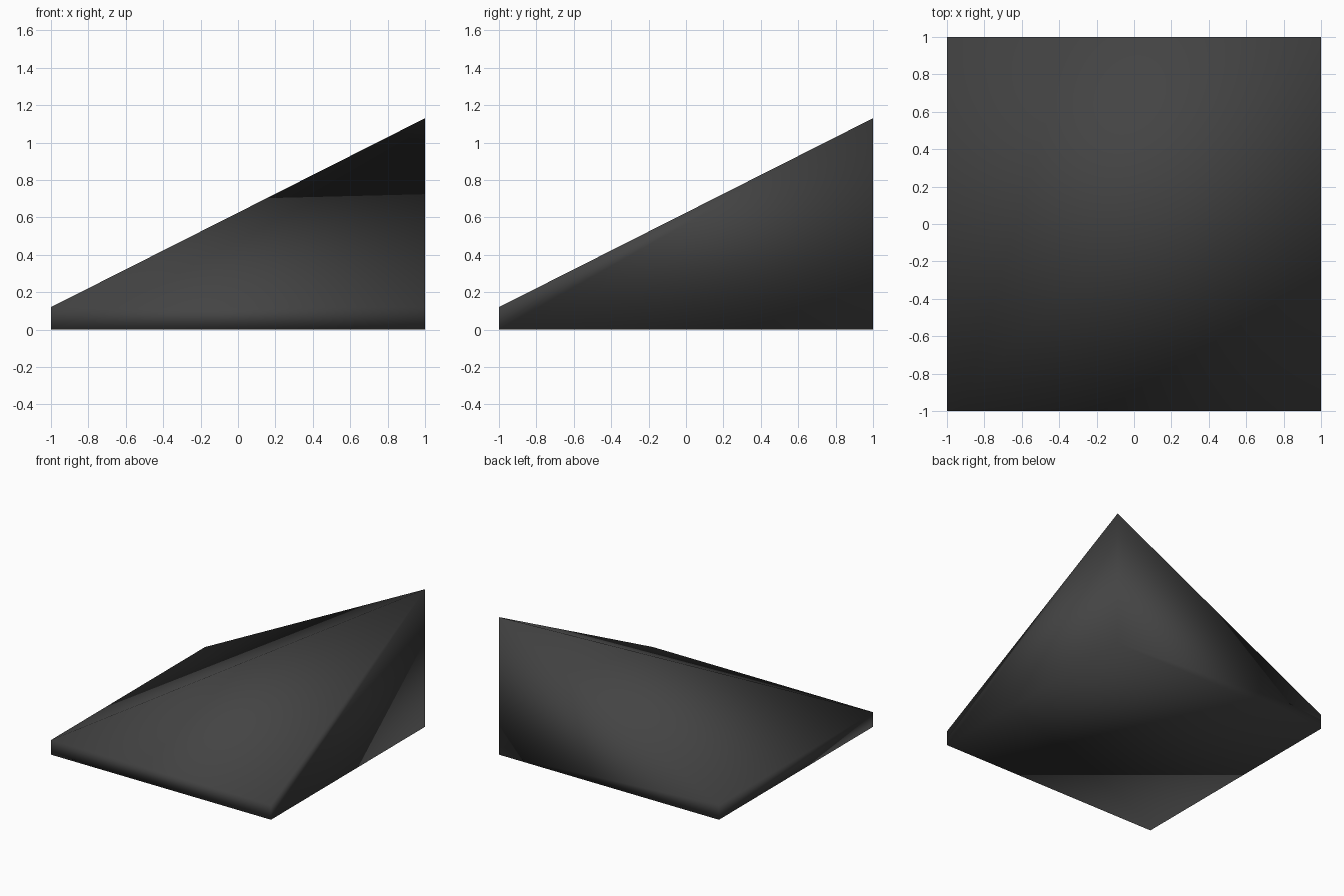
import bpy
import bmesh

default = bpy.data.objects.get("Cube")
if default:
    bpy.data.objects.remove(default, do_unlink=True)

LOW, HIGH = 0.12, 1.13

# Dark grey material
grey = bpy.data.materials.new("dark grey")
grey.use_nodes = True
colour = (0.057, 0.057, 0.057, 1)
grey.diffuse_color = colour
grey.node_tree.nodes["Principled BSDF"].inputs["Base Color"].default_value = colour

# Corner slope: square base, thin rim, one raised back corner
bm = bmesh.new()
corners = [(-1, -1), (1, -1), (1, 1), (-1, 1)]
base = [bm.verts.new((x, y, 0)) for x, y in corners]
rim = [bm.verts.new((x, y, HIGH if x + y == 2 else LOW)) for x, y in corners]
bm.faces.new(base[::-1])

# Side walls
for i in range(4):
    j = (i + 1) % 4
    bm.faces.new((base[i], base[j], rim[j], rim[i]))

# Two slopes meeting at the diagonal ridge
bm.faces.new((rim[0], rim[1], rim[2]))
bm.faces.new((rim[0], rim[2], rim[3]))
bmesh.ops.recalc_face_normals(bm, faces=bm.faces)

mesh = bpy.data.meshes.new("corner_slope")
bm.to_mesh(mesh)
bm.free()
mesh.materials.append(grey)
mesh.shade_smooth()
slope = bpy.data.objects.new("corner_slope", mesh)
bpy.context.collection.objects.link(slope)
